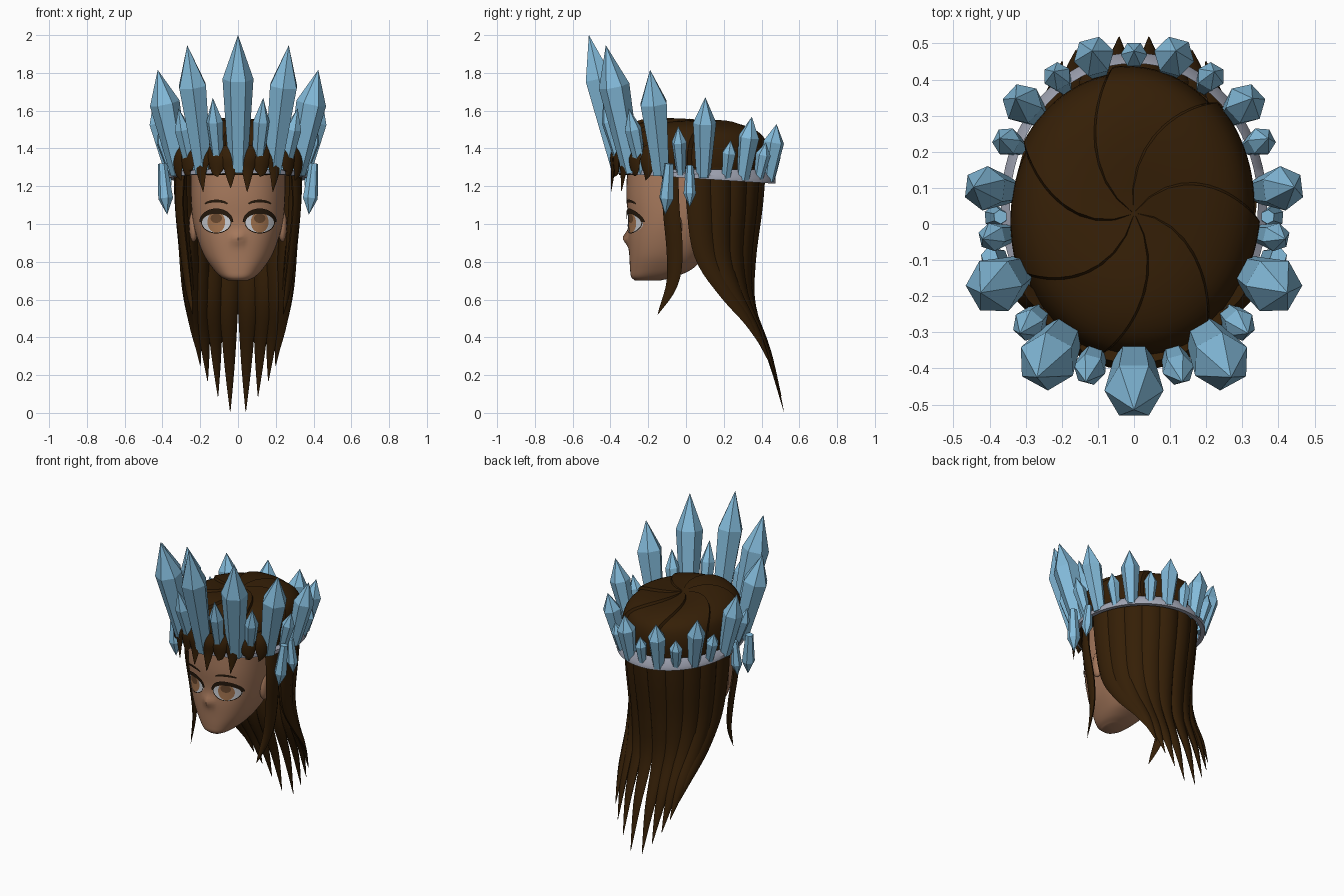
import bpy, bmesh
from math import sin, cos, tau, pi, radians, exp, sqrt, copysign
from mathutils import Vector
from mathutils.bvhtree import BVHTree

if "Cube" in bpy.data.objects:
    bpy.data.objects.remove(bpy.data.objects["Cube"])


def material(name, *rgb):
    m = bpy.data.materials.new(name)
    m.use_nodes = True
    m.diffuse_color = (*rgb, 1)
    m.node_tree.nodes["Principled BSDF"].inputs["Base Color"].default_value = (*rgb, 1)
    return m


SKIN = material("skin", .39, .195, .11)
HAIR = material("dark brown hair", .035, .0135, .002)
ICE = material("ice blue", .23, .5, .71)
METAL = material("grey metal", .36, .38, .46)
WHITE = material("eye white", .62, .64, .68)
IRIS = material("amber iris", .38, .18, .08)
SHADE = material("brown upper iris", .15, .07, .03)
LASH = material("lash", .02, .01, .004)


def loft(name, rings, mat, smooth=None, loop=False, sheet=False):
    """Skin a list of equally long point rings."""
    bm = bmesh.new()
    rows = [[bm.verts.new(p) for p in ring] for ring in rings]
    n = len(rows[0])
    pairs = list(zip(rows, rows[1:])) + ([(rows[-1], rows[0])] if loop else [])
    for a, b in pairs:
        for i in range(n - 1 if sheet else n):
            j = (i + 1) % n
            bm.faces.new((a[i], a[j], b[j], b[i]))
    if not (loop or sheet):
        bm.faces.new(rows[0])
        bm.faces.new(rows[-1])
    bmesh.ops.remove_doubles(bm, verts=bm.verts, dist=1e-5)
    bmesh.ops.recalc_face_normals(bm, faces=bm.faces)
    if sheet:
        bm.normal_update()
        bmesh.ops.reverse_faces(bm, faces=[f for f in bm.faces if f.normal.y > 0])
    mesh = bpy.data.meshes.new(name)
    bm.to_mesh(mesh)
    bm.free()
    mesh.materials.append(mat)
    if smooth:
        mesh.shade_smooth()
        mesh.set_sharp_from_angle(angle=radians(smooth))
    ob = bpy.data.objects.new(name, mesh)
    bpy.context.collection.objects.link(ob)
    return ob


def spline(points, steps):
    """Catmull-Rom curve through points of any dimension."""
    p = [Vector(q) for q in points]
    p = [p[0] * 2 - p[1]] + p + [p[-1] * 2 - p[-2]]
    out = []
    for a, b, c, d in zip(p, p[1:], p[2:], p[3:]):
        for k in range(steps):
            t = k / steps
            out.append(b + (c - a) * (t / 2) + (a * 2 - b * 5 + c * 4 - d) * (t * t / 2)
                       + (b * 3 - a - c * 3 + d) * (t ** 3 / 2))
    return out + [p[-2]]


def strand(name, path, width, thick, taper=2.5):
    """Flattened tapering lock of hair, its flat side facing outward."""
    pts = spline(path, 5)
    rings = []
    for i, p in enumerate(pts):
        tan = (pts[min(i + 1, len(pts) - 1)] - pts[max(i - 1, 0)]).normalized()
        side = tan.cross(Vector((p.x, p.y - .04, 0))).normalized()
        out = side.cross(tan)
        t = i / (len(pts) - 1)
        w = 1 - t ** taper * .98
        rings.append([p + side * cos(a) * width * w + out * sin(a) * thick * w
                      for a in (k * tau / 8 for k in range(8))])
    return loft(name, rings, HAIR, 50)


# Head with a small nose
SECTIONS = [(.70, .05, -.27, -.14), (.72, .09, -.29, -.06), (.76, .13, -.296, .03),
            (.83, .178, -.3, .1), (.92, .215, -.305, .17), (1.02, .24, -.305, .22),
            (1.15, .25, -.315, .25), (1.35, .25, -.31, .26)]


def head_ring(z, hw, front, back):
    ring = []
    for k in range(64):
        c, s = cos(k * tau / 64), sin(k * tau / 64)
        x = hw * copysign(abs(c) ** .8, c)
        y = (front + back) / 2 + (back - front) / 2 * copysign(abs(s) ** .8, s)
        if s < 0:
            y -= .03 * exp(-(x / .024) ** 2 - ((z - .925) / .035) ** 2)
        ring.append((x, y, z))
    return ring


head = loft("head", [head_ring(*s) for s in spline(SECTIONS, 6)], SKIN, 60)
tree = BVHTree.FromPolygons([v.co for v in head.data.vertices],
                            [p.vertices[:] for p in head.data.polygons])


def plate(name, mat, centre, inner, outer, lift, start=0, end=tau):
    """Thin sheet between two ellipses, laid on the face."""
    rows = []
    for r in range(5):
        row = []
        for k in range(33):
            a, t = start + (end - start) * k / 32, r / 4
            x = centre[0] + cos(a) * (inner[0] + (outer[0] - inner[0]) * t)
            z = centre[1] + sin(a) * (inner[1] + (outer[1] - inner[1]) * t)
            hit = tree.ray_cast(Vector((x, -1, z)), Vector((0, 1, 0)))[0]
            row.append((x, (hit.y if hit else -.2) - lift, z))
        rows.append(row)
    loft(name, rows, mat, 60, sheet=True)


# Eyes, brows and ears
for side, s in (("left", 1), ("right", -1)):
    eye = (s * .115, 1.01)
    plate(side + "_eye_white", WHITE, eye, (0, 0), (.08, .058), .003)
    plate(side + "_iris", IRIS, eye, (0, 0), (.047, .056), .005)
    plate(side + "_upper_iris", SHADE, (s * .115, 1.03), (0, 0), (.03, .025), .007)
    plate(side + "_upper_lash", LASH, eye, (.075, .044), (.09, .072), .009, 0, pi)
    plate(side + "_lower_lash", LASH, eye, (.076, .055), (.08, .06), .008, pi, tau)
    plate(side + "_brow", LASH, (s * .115, 1.1), (.058, .014), (.065, .029), .006, .3, pi - .3)
    ear = [[(s * (.235 + .025 * sin(t) * cos(a)), -.06 + .04 * sin(t) * sin(a), .99 - .085 * cos(t))
            for a in (k * tau / 12 for k in range(12))] for t in (j * pi / 8 for j in range(9))]
    loft(side + "_ear", ear, SKIN, 60)

# Hair cap with swirling overlapped clumps, lower toward the back
cap = []
for z, scale in spline([(1.26, .97), (1.34, 1), (1.42, .98), (1.48, .91),
                        (1.52, .74), (1.543, .45), (1.548, .02)], 3):
    ring = []
    for k in range(112):
        a = k * tau / 112 + (1 - scale) * .9
        lobe = k % 16 / 16
        r = scale * (.98 + .05 * lobe)
        y = .03 + .4 * r * sin(a)
        lift = .06 * lobe * (1 - scale) * scale - .3 * y * max(0, z - 1.4)
        ring.append((.34 * r * cos(a), y, z + lift))
    cap.append(ring)
loft("hair_cap", cap, HAIR, 35)

# Fringe spikes
for i, (x, tip) in enumerate([(-.31, 1.23), (-.26, 1.26), (-.19, 1.17), (-.11, 1.25), (-.04, 1.19),
                              (.05, 1.17), (.12, 1.25), (.19, 1.17), (.26, 1.26), (.31, 1.23)]):
    y = -.41 * sqrt(1 - (x / .37) ** 2)
    strand(f"fringe_{i}", [(x * .9, y * .9, 1.41), (x, y + .02, 1.35),
                           (x * 1.02, y + .02, 1.28), (x * .97, y + .01, tip)], .058, .018, 1.8)

# Long back hair, blended from the side path to the back path
SIDE = [(.31, .02, 1.3), (.305, .03, 1.1), (.285, .07, .85), (.265, .19, .66), (.24, .315, .5), (.22, .4, .36)]
BACK = [(.3, .395, 1.3), (.29, .38, 1.1), (.27, .345, .8), (.26, .35, .55), (.24, .45, .25), (.22, .52, -.04)]
LOCK = [(.3, -.085, 1.32), (.31, -.08, 1.1), (.285, -.06, .85), (.265, -.075, .68), (.24, -.15, .52)]
COUNT = 5
for side, s in (("left", 1), ("right", -1)):
    for i in range(COUNT):
        t = (i + .4) / COUNT
        a = t * pi / 2
        path = []
        for p, q in zip(SIDE, BACK):
            mix = Vector(p).lerp(Vector(q), sin(a))
            path.append((s * mix.x * cos(a), mix.y, p[2] + (q[2] - p[2]) * t))
        strand(f"back_hair_{side}_{i}", path, .074, .035, 2.2)
    strand(side + "_side_lock", [(s * x, y, z) for x, y, z in LOCK], .048, .018, 4)


# Crown band, taller toward the back
def crown(angle, scale=1):
    a = radians(angle)
    y = .05 + .42 * scale * sin(a)
    return Vector((.365 * scale * cos(a), y, 1.256 - .065 * y))


band = []
for k in range(72):
    outer, inner = crown(k * 5, 1.01), crown(k * 5, .94)
    rise = Vector((0, 0, .012))
    tall = rise * (1 + 2 * (1 + sin(radians(k * 5))))
    band.append([outer - rise, outer + rise, inner + tall, inner - rise])
loft("crown_band", band, METAL, 40, loop=True)


def crystal(name, base, tip, r):
    """Six-sided shard, widest toward its tip."""
    axis = tip - base
    u = axis.cross(Vector((base.y - .05, -base.x, 0))).normalized()
    v = axis.cross(u).normalized()
    rings = [[base + axis * t + (v * cos(a) + u * sin(a)) * r * w
              for a in (k * tau / 6 for k in range(6))]
             for t, w in ((0, .6), (.68, 1), (1, .01))]
    loft(name, rings, ICE)


# Crystals: angle round the band, outward lean, height, radius
SHARDS = [(-90, .165, .72, .082), (-73, .11, .39, .045), (-58, .16, .67, .082), (-45, .1, .34, .045),
          (-27, .13, .55, .08), (-11, .08, .26, .04), (6, .1, .42, .062), (24, .06, .2, .04),
          (39, .075, .33, .057), (56, .05, .2, .04), (73, .05, .3, .057), (90, .03, .19, .037)]
for i, (angle, lean, height, r) in enumerate(SHARDS):
    for side, s in (("left", 1), ("right", -1)):
        if abs(angle) == 90 and s < 0:
            continue
        base = crown(angle, .95)
        tip = base + Vector((cos(radians(angle)) * lean, sin(radians(angle)) * lean, height))
        flip = Vector((s, 1, 1))
        crystal(f"crystal_{side}_{i}", base * flip, tip * flip, r)

# Hanging crystals at the temples
for side, s in (("left", 1), ("right", -1)):
    crystal(side + "_pendant_front", Vector((s * .4, -.09, 1.32)), Vector((s * .375, -.11, 1.05)), .04)
    crystal(side + "_pendant_rear", Vector((s * .37, .02, 1.31)), Vector((s * .39, .02, 1.09)), .033)
